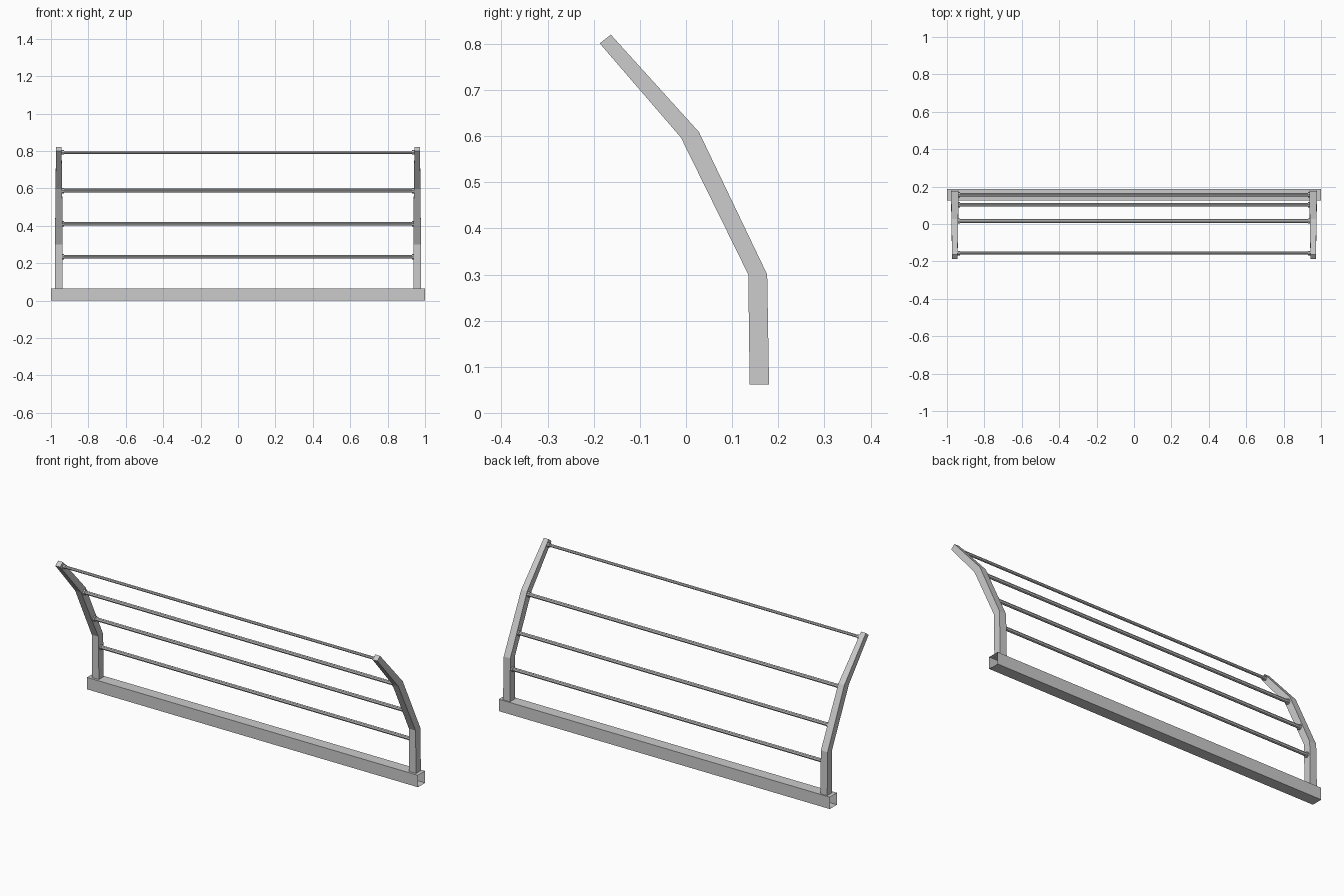
import bpy
import bmesh
import math
from mathutils import Matrix

if "Cube" in bpy.data.objects:
    bpy.data.objects.remove(bpy.data.objects["Cube"])


def finish(name, bm):
    bmesh.ops.recalc_face_normals(bm, faces=bm.faces)
    mesh = bpy.data.meshes.new(name)
    bm.to_mesh(mesh)
    bm.free()
    obj = bpy.data.objects.new(name, mesh)
    bpy.context.scene.collection.objects.link(obj)
    return obj


def loft(name, rings, capped=True):
    """Join four-sided rings into a square tube."""
    bm = bmesh.new()
    loops = [[bm.verts.new(p) for p in ring] for ring in rings]
    for a, b in zip(loops, loops[1:]):
        for i in range(4):
            j = (i + 1) % 4
            bm.faces.new((a[i], a[j], b[j], b[i]))
    if capped:
        bm.faces.new(loops[0])
        bm.faces.new(loops[-1])
    return finish(name, bm)


def x_cylinder(name, x0, x1, y, z, radius):
    """Round bar running along x."""
    bm = bmesh.new()
    place = (Matrix.Translation(((x0 + x1) / 2, y, z))
             @ Matrix.Rotation(math.pi / 2, 4, 'Y'))
    bmesh.ops.create_cone(bm, cap_ends=True, segments=8, radius1=radius,
                          radius2=radius, depth=x1 - x0, matrix=place)
    return finish(name, bm)


# Base beam: square tube with open ends
base_rings = [[(x, 0.125, 0), (x, 0.187, 0), (x, 0.187, 0.065), (x, 0.125, 0.065)]
              for x in (-1, 1)]
loft("base_beam", base_rings, capped=False)

# Bent posts: front (y, z), back (y, z), half width, tapering upward
post_profile = [
    ((0.138, 0.062), (0.180, 0.062), 0.021),
    ((0.135, 0.300), (0.176, 0.300), 0.020),
    ((-0.011, 0.597), (0.028, 0.609), 0.018),
    ((-0.187, 0.801), (-0.163, 0.820), 0.0145),
]
for side, label in ((-1, "left"), (1, "right")):
    cx = side * 0.958
    rings = [[(cx - w, *f), (cx + w, *f), (cx + w, *b), (cx - w, *b)]
             for f, b, w in post_profile]
    loft(label + "_post", rings)

# Rails with a small collar where they meet each post: y, z, radius
rails = [(0.157, 0.235, 0.010), (0.103, 0.411, 0.010),
         (0.016, 0.588, 0.010), (-0.156, 0.793, 0.008)]
for n, (y, z, r) in enumerate(rails, 1):
    x_cylinder(f"rail_{n}", -0.945, 0.945, y, z, r)
    for side, label in ((-1, "left"), (1, "right")):
        x0, x1 = sorted((side * 0.930, side * 0.950))
        x_cylinder(f"{label}_collar_{n}", x0, x1, y, z, r * 1.45)
